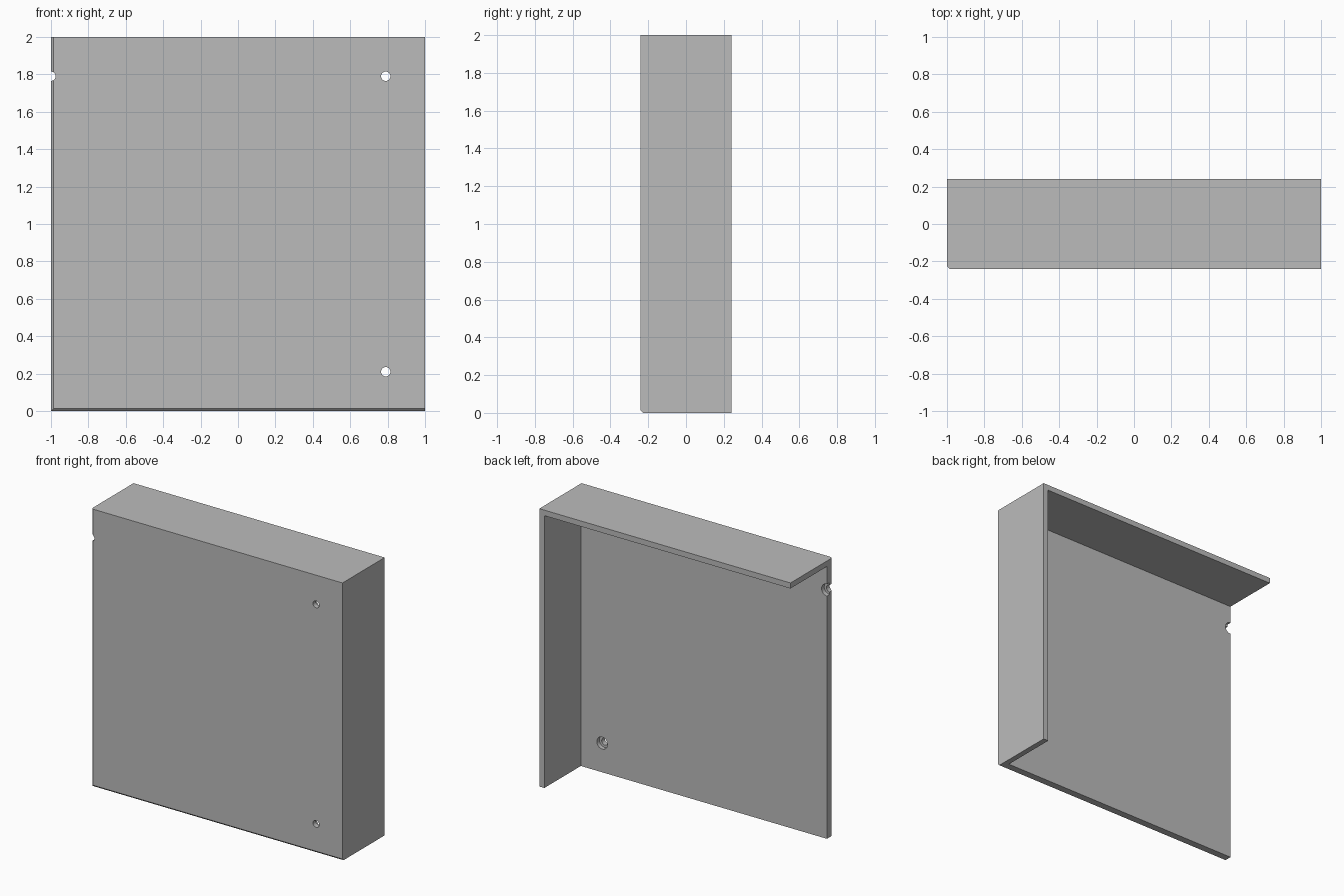
import bpy, bmesh, math
from mathutils import Matrix, Vector

cube = bpy.data.objects.get("Cube")
if cube:
    bpy.data.objects.remove(cube, do_unlink=True)

HALF_DEPTH = 0.24
PANEL = 0.065    # front panel thickness
FLANGE = 0.04    # top and side flange thickness
CHAMFER = 0.013

grey = bpy.data.materials.new("plain grey")
grey.use_nodes = True
grey.diffuse_color = (0.5, 0.5, 0.5, 1)
grey.node_tree.nodes["Principled BSDF"].inputs["Base Color"].default_value = (0.5, 0.5, 0.5, 1)


def add_object(name, bm):
    mesh = bpy.data.meshes.new(name)
    bm.to_mesh(mesh)
    bm.free()
    mesh.materials.append(grey)
    obj = bpy.data.objects.new(name, mesh)
    bpy.context.collection.objects.link(obj)
    return obj


def box(lo, hi):
    lo, hi = Vector(lo), Vector(hi)
    bm = bmesh.new()
    bmesh.ops.create_cube(bm, size=1, matrix=Matrix.Translation((lo + hi) / 2)
                          @ Matrix.Diagonal((*(hi - lo), 1)))
    return bm


def cut(target, name, bm):
    cutter = add_object(name, bm)
    cutter.hide_render = True
    mod = target.modifiers.new(name, 'BOOLEAN')
    mod.operation = 'DIFFERENCE'
    mod.solver = 'EXACT'
    mod.object = cutter
    bpy.context.view_layer.objects.active = target
    bpy.ops.object.modifier_apply(modifier=mod.name)
    bpy.data.objects.remove(cutter, do_unlink=True)


def drill(x, z, radius, y0, y1):
    bm = bmesh.new()
    bmesh.ops.create_cone(bm, cap_ends=True, segments=32, radius1=radius, radius2=radius,
                          depth=y1 - y0, matrix=Matrix.Translation((x, (y0 + y1) / 2, z))
                          @ Matrix.Rotation(math.pi / 2, 4, 'X'))
    cut(corner_panel, "drill", bm)


# Outer block with the front bottom and front right-hand edges chamfered
bm = box((-1, -HALF_DEPTH, 0), (1, HALF_DEPTH, 2))
edges = [e for e in bm.edges if all(v.co.y < 0 for v in e.verts)
         and (all(v.co.z < 0.1 for v in e.verts) or all(v.co.x < 0 for v in e.verts))]
bmesh.ops.bevel(bm, geom=edges, offset=CHAMFER, segments=1, affect='EDGES')
corner_panel = add_object("corner_panel", bm)

# Hollow out the back, leaving a front panel, a top flange and a side flange
inner = PANEL - HALF_DEPTH
cut(corner_panel, "hollow", box((-1.5, inner, -0.5), (1 - FLANGE, 0.5, 2 - FLANGE)))

# Screw holes, counterbored from the back
for x, z in ((0.79, 0.21), (0.79, 1.79), (-1, 1.79)):
    drill(x, z, 0.025, -0.4, 0.1)
    drill(x, z, 0.043, inner - 0.03, 0.1)

# Smooth the hole walls only
bpy.ops.object.select_all(action='DESELECT')
corner_panel.select_set(True)
bpy.context.view_layer.objects.active = corner_panel
bpy.ops.object.shade_smooth_by_angle(angle=math.radians(30))
